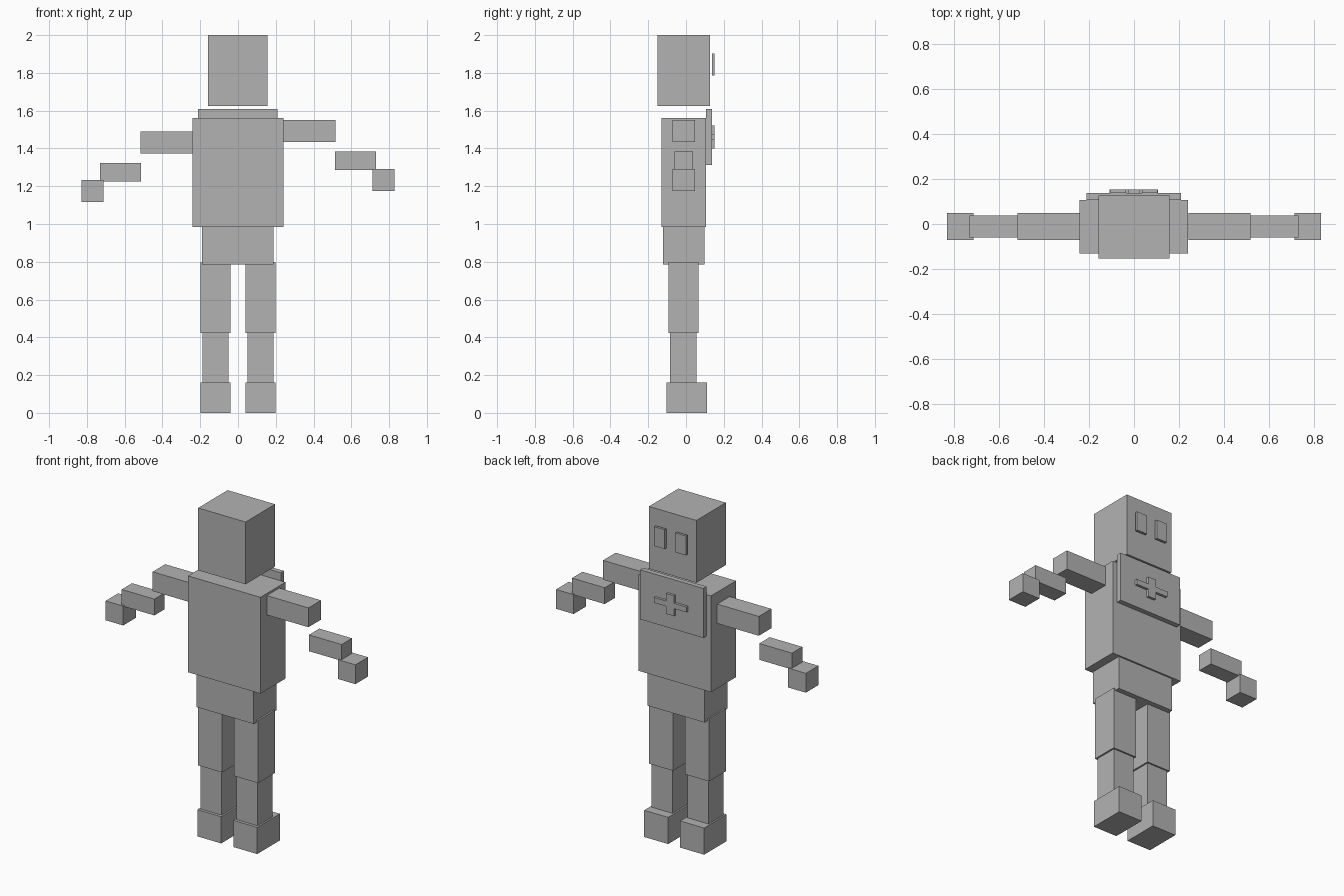
import bpy
from mathutils import Vector

default = bpy.data.objects.get("Cube")
if default:
    bpy.data.objects.remove(default, do_unlink=True)

# One plain grey for the whole figure
grey = bpy.data.materials.new("plain grey")
grey.use_nodes = True
colour = (0.45, 0.45, 0.45, 1)
grey.diffuse_color = colour
grey.node_tree.nodes["Principled BSDF"].inputs["Base Color"].default_value = colour


def box(name, x, y, z):
    """Flat-faced box from (low, high) ranges on each axis."""
    low, high = map(Vector, zip(x, y, z))
    bpy.ops.mesh.primitive_cube_add(size=1)
    part = bpy.context.object
    part.name = part.data.name = name
    for v in part.data.vertices:
        v.co = [lo + (c + 0.5) * (hi - lo) for c, lo, hi in zip(v.co, low, high)]
    part.data.materials.append(grey)
    return part


def pair(name, x, y, z, drop=0):
    """Left part on +x and its mirror on -x, lowered by drop."""
    box("left_" + name, x, y, z)
    box("right_" + name, (-x[1], -x[0]), y, (z[0] - drop, z[1] - drop))


# Head and body
box("head", (-0.158, 0.157), (-0.152, 0.127), (1.626, 2))
box("torso", (-0.241, 0.24), (-0.13, 0.107), (0.984, 1.562))
box("pelvis", (-0.19, 0.189), (-0.121, 0.097), (0.785, 0.984))

# Panel with a raised cross, and two raised rectangles behind the head
RAISED = (0.137, 0.152)
box("back_panel", (-0.211, 0.209), (0.107, 0.137), (1.313, 1.61))
box("cross_bar", (-0.109, 0.107), RAISED, (1.445, 1.477))
box("cross_upright", (-0.027, 0.025), RAISED, (1.4, 1.522))
pair("eye", (0.035, 0.105), RAISED, (1.786, 1.902))

# Arms step down towards the hands; the right one hangs a little lower
ARM_Y = (-0.071, 0.048)
DROP = 0.06
pair("upper_arm", (0.241, 0.517), ARM_Y, (1.434, 1.55), DROP)
pair("forearm", (0.513, 0.73), (-0.06, 0.038), (1.285, 1.383), DROP)
pair("hand", (0.712, 0.829), ARM_Y, (1.176, 1.292), DROP)

# Legs
pair("thigh", (0.04, 0.199), (-0.093, 0.066), (0.422, 0.798))
pair("shin", (0.05, 0.189), (-0.084, 0.056), (0.16, 0.422))
pair("foot", (0.04, 0.199), (-0.102, 0.112), (0, 0.16))
